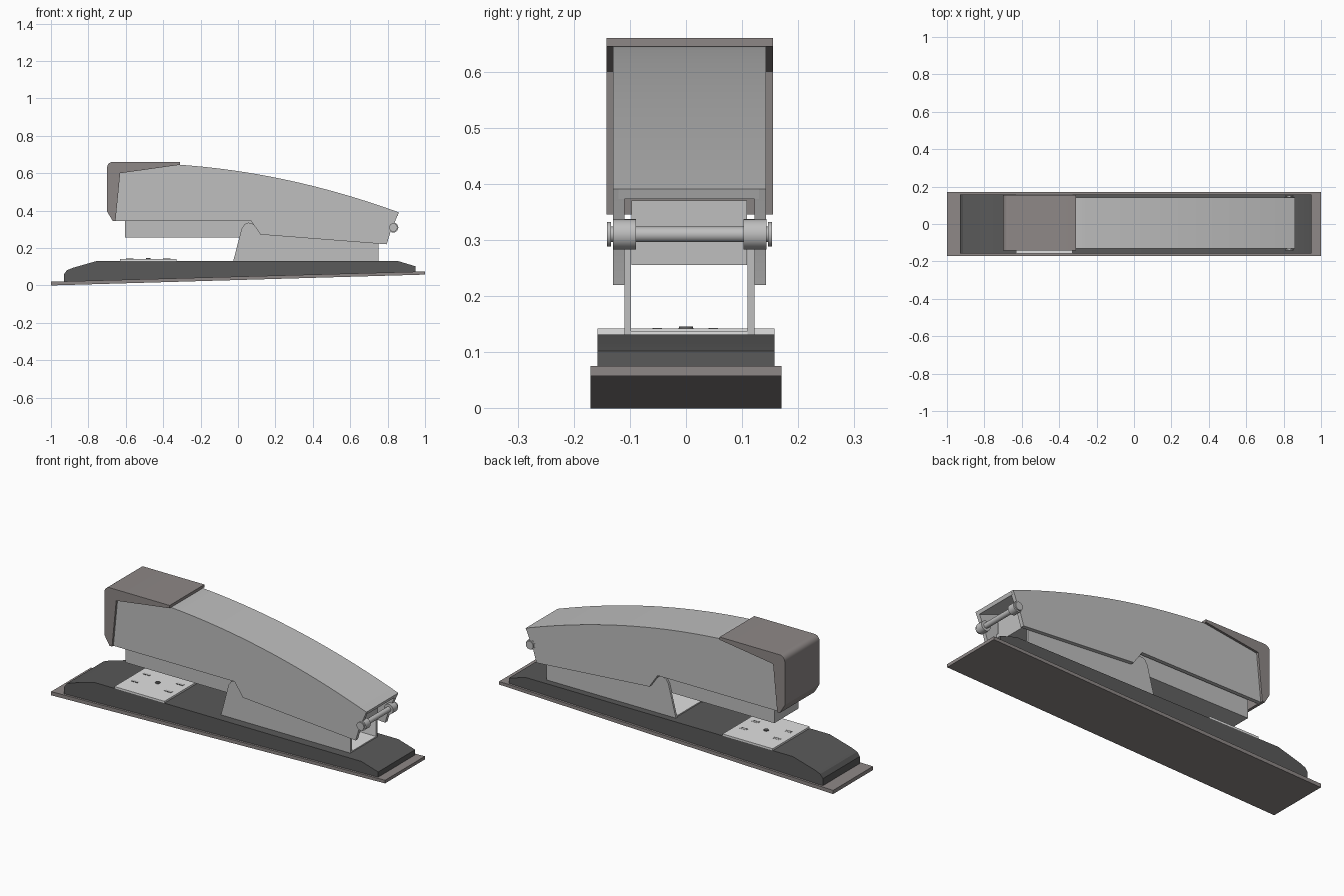
import bpy, bmesh
from math import pi, cos, sin, radians

cube = bpy.data.objects.get("Cube")
if cube:
    bpy.data.objects.remove(cube, do_unlink=True)


def material(name, r, g, b):
    m = bpy.data.materials.new(name)
    m.use_nodes = True
    m.diffuse_color = (r, g, b, 1)
    m.node_tree.nodes["Principled BSDF"].inputs["Base Color"].default_value = (r, g, b, 1)
    return m


steel = material("grey_steel", 0.52, 0.52, 0.52)
bright = material("bright_steel", 0.75, 0.75, 0.75)
dark = material("dark_grey", 0.10, 0.10, 0.10)
taupe = material("warm_grey", 0.27, 0.245, 0.24)


def finish(name, bm, mats, smooth=True):
    bmesh.ops.recalc_face_normals(bm, faces=bm.faces)
    mesh = bpy.data.meshes.new(name)
    bm.to_mesh(mesh)
    bm.free()
    for m in mats:
        mesh.materials.append(m)
    ob = bpy.data.objects.new(name, mesh)
    bpy.context.collection.objects.link(ob)
    if smooth:
        bpy.ops.object.select_all(action='DESELECT')
        ob.select_set(True)
        bpy.context.view_layer.objects.active = ob
        bpy.ops.object.shade_smooth_by_angle(angle=radians(25))
    return ob


def extrude(name, outline, y0, y1, *mats, inner=0):
    """Extrude an (x, z) outline along y; inner = side (-1/+1) given the second material."""
    bm = bmesh.new()
    face = bm.faces.new([bm.verts.new((x, y0, z)) for x, z in outline])
    new = bmesh.ops.extrude_face_region(bm, geom=[face])["geom"]
    for v in new:
        if isinstance(v, bmesh.types.BMVert):
            v.co.y = y1
    bmesh.ops.recalc_face_normals(bm, faces=bm.faces)
    if inner:
        for f in bm.faces:
            if f.normal.y * inner > 0.9:
                f.material_index = 1
    return finish(name, bm, mats)


def box(name, x0, x1, y0, y1, z0, z1, mat):
    return extrude(name, [(x0, z0), (x1, z0), (x1, z1), (x0, z1)], y0, y1, mat)


def rod(name, x, z, r, y0, y1, mat):
    ring = [(x + r * cos(i * pi / 12), z + r * sin(i * pi / 12)) for i in range(24)]
    return extrude(name, ring, y0, y1, mat)


# Base: tilted sole plate and dark body
extrude("sole_plate", [(-1, 0), (1, 0.058), (1, 0.075), (-1, 0.02)], -0.17, 0.17, taupe)
extrude("base_body", [(-0.93, 0.02), (0.95, 0.07), (0.95, 0.102), (0.85, 0.132),
                      (-0.75, 0.132), (-0.88, 0.095), (-0.915, 0.081), (-0.93, 0.06)],
        -0.158, 0.158, dark)

# Anvil plate with centre stud and forming slots
box("anvil_plate", -0.63, -0.33, -0.158, 0.158, 0.13, 0.142, bright)
bm = bmesh.new()
bmesh.ops.create_cone(bm, cap_ends=True, segments=16, radius1=0.014, radius2=0.012, depth=0.006)
bmesh.ops.translate(bm, vec=(-0.48, 0, 0.143), verts=bm.verts)
finish("anvil_stud", bm, [dark])
for sx in (-1, 1):
    for sy in (-1, 1):
        x, y = -0.48 + sx * 0.1, sy * 0.05
        box("anvil_slot", x - 0.02, x + 0.02, y - 0.007, y + 0.007, 0.14, 0.143, steel)
        box("anvil_slot_edge", x - 0.02, x + 0.02, y - 0.01, y - 0.005, 0.14, 0.1435, dark)

# Bracket: two upright cheeks and a floor
cheek = [(-0.025, 0.132), (0.75, 0.132), (0.75, 0.3), (0.12, 0.3), (0.09, 0.318),
         (0.075, 0.332), (0.055, 0.336), (0.035, 0.328), (0.02, 0.305)]
extrude("bracket_cheek_front", cheek, -0.11, -0.098, steel, bright, inner=1)
extrude("bracket_cheek_back", cheek, 0.11, 0.122, steel, bright, inner=-1)
box("bracket_floor", -0.02, 0.75, -0.1, 0.112, 0.13, 0.138, bright)

# Staple magazine
box("magazine", -0.605, 0.75, -0.097, 0.109, 0.255, 0.37, steel)

# Hood: arched roof with two side walls
STEPS = 20
arc = []
for i in range(STEPS + 1):
    t = 1.17 * i / STEPS
    arc.append((t - 0.31, 0.645 - 0.07 * t - 0.126 * t * t))
crown = [(-0.63, 0.6)] + arc
wall = crown + [(0.815, 0.285), (0.795, 0.22), (0.12, 0.272), (0.07, 0.345), (-0.655, 0.345)]
extrude("hood_wall_front", wall, -0.13, -0.11, steel)
extrude("hood_wall_back", wall, 0.122, 0.143, steel)
roof = crown + [(x - 0.006 * (x > 0.8), z - 0.018) for x, z in reversed(crown)]
extrude("hood_roof", roof, -0.12, 0.13, steel)

# Nose cap wrapping the top and front of the hood
corner = [(-0.67 - 0.03 * sin(a * pi / 12), 0.63 + 0.03 * cos(a * pi / 12)) for a in range(7)]
cap = [(-0.31, 0.66)] + corner + [(-0.7, 0.395), (-0.67, 0.345), (-0.655, 0.345),
                                  (-0.63, 0.6), (-0.31, 0.645)]
extrude("nose_cap", cap, -0.142, 0.155, taupe)

# Hinge pin with collars and end buttons
PX, PZ = 0.83, 0.31
rod("hinge_pin", PX, PZ, 0.014, -0.138, 0.15, steel)
for side in (-1, 1):
    span = lambda a, b: sorted((0.0065 + side * a, 0.0065 + side * b))
    rod("hinge_collar", PX, PZ, 0.027, *span(0.096, 0.137), steel)
    rod("hinge_button", PX, PZ, 0.022, *span(0.14, 0.147), steel)
